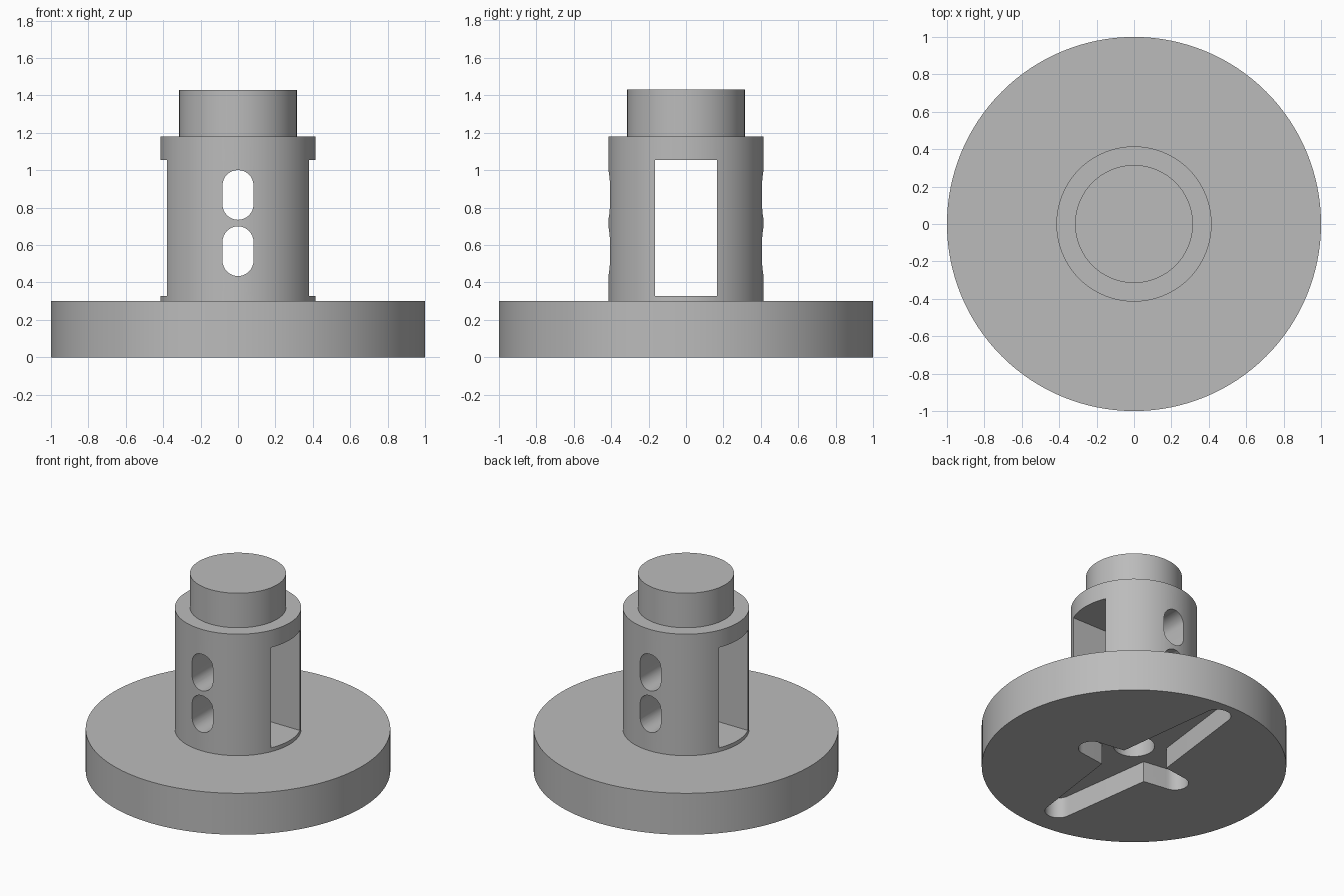
import bpy, bmesh, math
from mathutils import Vector

if "Cube" in bpy.data.objects:
    bpy.data.objects.remove(bpy.data.objects["Cube"])

grey = bpy.data.materials.new("mid_grey")
grey.use_nodes = True
grey.diffuse_color = (0.5, 0.5, 0.5, 1)
grey.node_tree.nodes["Principled BSDF"].inputs["Base Color"].default_value = (0.5, 0.5, 0.5, 1)


def finish(bm, name):
    bmesh.ops.recalc_face_normals(bm, faces=bm.faces)
    mesh = bpy.data.meshes.new(name)
    bm.to_mesh(mesh)
    bm.free()
    obj = bpy.data.objects.new(name, mesh)
    mesh.materials.append(grey)
    bpy.context.collection.objects.link(obj)
    return obj


def prism(name, outline, push):
    """Extrude a closed outline of points along a vector."""
    bm = bmesh.new()
    face = bm.faces.new([bm.verts.new(p) for p in outline])
    out = bmesh.ops.extrude_face_region(bm, geom=[face])
    moved = [g for g in out["geom"] if isinstance(g, bmesh.types.BMVert)]
    bmesh.ops.translate(bm, verts=moved, vec=Vector(push))
    return finish(bm, name)


def cylinder(name, radius, z0, z1, sides=128):
    ring = [2 * math.pi * i / sides for i in range(sides)]
    return prism(name, [(radius * math.cos(t), radius * math.sin(t), z0) for t in ring], (0, 0, z1 - z0))


def arc(cx, cy, r, start, end, steps=16):
    angles = [start + (end - start) * i / steps for i in range(steps + 1)]
    return [(cx + r * math.cos(t), cy + r * math.sin(t)) for t in angles]


def horn_arm(name, angle, length, root, tip):
    """Tapered round-ended cutter that runs outward from the centre."""
    flat = [(0, -root)] + arc(length - tip, 0, tip, -math.pi / 2, math.pi / 2) + [(0, root)]
    c, s = math.cos(angle), math.sin(angle)
    return prism(name, [(x * c - y * s, x * s + y * c, -0.1) for x, y in flat], (0, 0, 0.25))


def cut(target, cutter):
    mod = target.modifiers.new("cut", "BOOLEAN")
    mod.operation, mod.solver, mod.object = "DIFFERENCE", "EXACT", cutter
    bpy.ops.object.select_all(action="DESELECT")
    bpy.context.view_layer.objects.active = target
    target.select_set(True)
    bpy.ops.object.modifier_apply(modifier=mod.name)
    bpy.data.objects.remove(cutter)


# Main solids
base = cylinder("base_disc", 1.0, 0, 0.30)
body = cylinder("slotted_body", 0.415, 0.30, 1.18)
shaft = cylinder("top_shaft", 0.315, 1.18, 1.43)

# Cross-shaped recess under the base: two long arms and two short arms
arms = [(0.94, 0.195, 0.09), (0.45, 0.14, 0.09), (0.86, 0.195, 0.09), (0.44, 0.14, 0.09)]
for i, (length, root, tip) in enumerate(arms):
    cut(base, horn_arm("arm_cutter", math.pi / 2 * (1 - i), length, root, tip))

# Central bore up to the window floor
for part in (base, body):
    cut(part, cylinder("bore_cutter", 0.135, 0.05, 0.4, 48))

# Rectangular window through the sides
window = [(-1, y, z) for y, z in ((-0.165, 0.328), (0.165, 0.328), (0.165, 1.055), (-0.165, 1.055))]
cut(body, prism("window_cutter", window, (2, 0, 0)))

# Two rounded slots through front and back
for mid in (0.567, 0.868):
    outline = arc(0, mid + 0.05, 0.083, 0, math.pi) + arc(0, mid - 0.05, 0.083, math.pi, 2 * math.pi)
    cut(body, prism("slot_cutter", [(x, -1, z) for x, z in outline], (0, 2, 0)))

# Smooth round walls with sharp rims
bpy.ops.object.select_all(action="DESELECT")
for part in (base, body, shaft):
    part.select_set(True)
bpy.context.view_layer.objects.active = base
bpy.ops.object.shade_smooth_by_angle(angle=math.radians(30))
